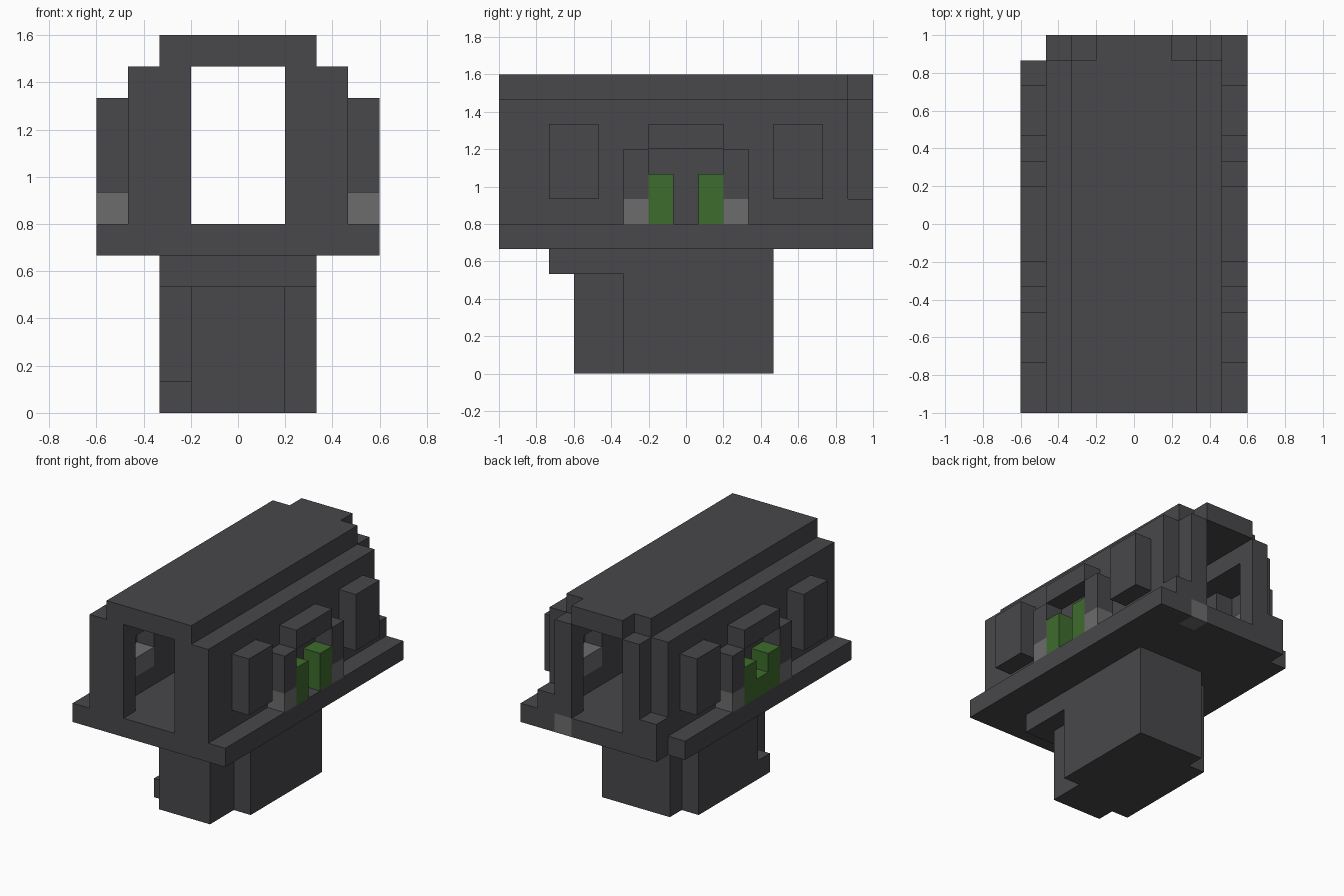
import bpy
import bmesh
from mathutils import Matrix, Vector

if "Cube" in bpy.data.objects:
    bpy.data.objects.remove(bpy.data.objects["Cube"], do_unlink=True)

U = 2 / 15  # size of one block


def material(name, rgb):
    m = bpy.data.materials.new(name)
    m.use_nodes = True
    m.diffuse_color = (*rgb, 1)
    m.node_tree.nodes["Principled BSDF"].inputs["Base Color"].default_value = (*rgb, 1)
    return m


DARK = material("dark grey", (0.065, 0.063, 0.070))
LIGHT = material("light grey", (0.15, 0.15, 0.15))
GREEN = material("leaf green", (0.048, 0.15, 0.027))


def part(name, mat, *boxes):
    """One object from boxes given as x, y and z ranges in blocks."""
    bm = bmesh.new()
    for ranges in boxes:
        lo = Vector([min(r) for r in ranges])
        hi = Vector([max(r) for r in ranges])
        size = Matrix.Diagonal((*((hi - lo) * U), 1))
        bmesh.ops.create_cube(bm, size=1, matrix=Matrix.Translation((lo + hi) / 2 * U) @ size)
    mesh = bpy.data.meshes.new(name)
    bm.to_mesh(mesh)
    bm.free()
    mesh.materials.append(mat)
    obj = bpy.data.objects.new(name, mesh)
    bpy.context.collection.objects.link(obj)
    return obj


# Pedestal
part("pedestal_cap", DARK, ((-2.5, 2.5), (-5.5, 2.5), (4, 5)),
     ((-1.5, 2.5), (2.5, 3.5), (4, 5)))
part("pedestal_core", DARK, ((-1.5, 1.5), (-4.5, 3.5), (0, 4)))
part("pedestal_left", DARK, ((1.5, 2.5), (-2.5, 3.5), (0, 4)))
part("pedestal_right", DARK, ((-2.5, -1.5), (-2.5, 2.5), (0, 4)))
part("pedestal_foot", DARK, ((-2.5, -1.5), (-3.5, -2.5), (0, 1)))

# Floor slab with one missing corner and one pale block
part("floor", DARK, ((-4.5, 4.5), (-7.5, 6.5), (5, 6)),
     ((-3.5, 1.5), (6.5, 7.5), (5, 6)), ((2.5, 4.5), (6.5, 7.5), (5, 6)))
part("floor_pale_block", LIGHT, ((1.5, 2.5), (6.5, 7.5), (5, 6)))

# Roof, narrower at the back
part("roof", DARK, ((-2.5, 2.5), (-7.5, 6.5), (11, 12)),
     ((-1.5, 1.5), (6.5, 7.5), (11, 12)))

for s, side in ((1, "left"), (-1, "right")):
    def across(a, b):
        return (s * a, s * b)

    wall, bay = across(2.5, 3.5), across(3.5, 4.5)
    inner = across(1.5, 2.5)

    # Wall with two window openings
    part(side + "_wall", DARK,
         (wall, (-7.5, 6.5), (6, 7)), (wall, (-7.5, 6.5), (10, 11)),
         (wall, (-7.5, -5.5), (7, 10)), (wall, (-3.5, 3.5), (7, 10)),
         (wall, (5.5, 6.5), (7, 10)))
    part(side + "_front_jamb", DARK, (inner, (-7.5, -6.5), (6, 11)))
    part(side + "_back_jamb", DARK, (inner, (6.5, 7.5), (6, 11)))
    part(side + "_back_step", DARK, (wall, (6.5, 7.5), (6, 7)))
    part(side + "_ceiling_beam", DARK, (inner, (-6.5, 6.5), (10, 11)))

    # Bays and pale sills
    for t, end in ((-1, "front"), (1, "back")):
        span = (t * 3.5, t * 5.5)
        part(f"{side}_{end}_bay", DARK, (bay, span, (7, 10)))
        part(f"{side}_{end}_sill", LIGHT, (wall, span, (7, 8)))
        post = (t * 1.5, t * 2.5)
        part(f"{side}_{end}_post", DARK, (bay, post, (7, 9)))
        part(f"{side}_{end}_post_base", LIGHT, (bay, post, (6, 7)))
        part(f"{side}_{end}_plant", GREEN, (bay, (t * 0.5, t * 1.5), (6, 8)))
    part(side + "_lintel", DARK, (bay, (-1.5, 1.5), (9, 10)))

# Low planting joining the two plants on one side
part("right_plant_middle", GREEN, ((-4.5, -3.5), (-0.5, 0.5), (6, 7)))
